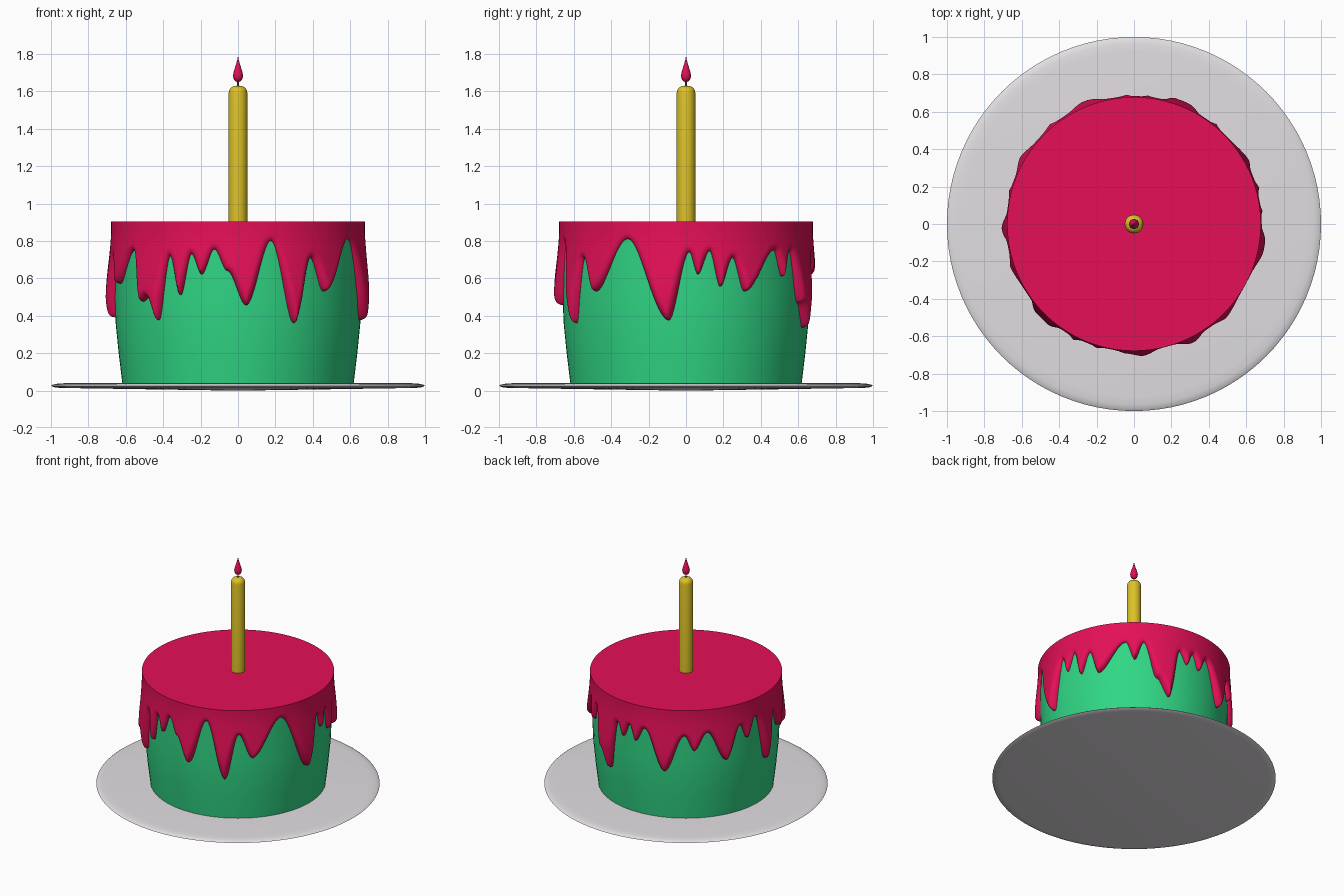
import bpy, math

if "Cube" in bpy.data.objects:
    bpy.data.objects.remove(bpy.data.objects["Cube"])


def material(name, rgb):
    m = bpy.data.materials.new(name)
    m.diffuse_color = (*rgb, 1)
    m.use_nodes = True
    m.node_tree.nodes["Principled BSDF"].inputs["Base Color"].default_value = m.diffuse_color
    return m


PINK = material("pink_icing", (0.78, 0.005, 0.095))
GREEN = material("green_sponge", (0.03, 0.68, 0.235))
WHITE = material("white_china", (0.76, 0.73, 0.76))
YELLOW = material("yellow_wax", (0.72, 0.54, 0.02))
DARK = material("dark_wick", (0.08, 0.07, 0.07))


def make(name, verts, faces, mat, angle=40):
    me = bpy.data.meshes.new(name)
    me.from_pydata(verts, [], faces)
    me.materials.append(mat)
    me.validate()
    ob = bpy.data.objects.new(name, me)
    bpy.context.collection.objects.link(ob)
    bpy.ops.object.select_all(action='DESELECT')
    ob.select_set(True)
    bpy.context.view_layer.objects.active = ob
    bpy.ops.object.shade_smooth_by_angle(angle=math.radians(angle))
    return ob


def ring_faces(rings, n):
    return [(k * n + i, k * n + (i + 1) % n, (k + 1) * n + (i + 1) % n, (k + 1) * n + i)
            for k in range(rings - 1) for i in range(n)]


def lathe(name, profile, n, mat, angle=40):
    """Revolve (radius, z) points listed bottom to top; both ends are capped."""
    verts = [(r * math.sin(2 * math.pi * i / n), -r * math.cos(2 * math.pi * i / n), z)
             for r, z in profile for i in range(n)]
    faces = ring_faces(len(profile), n)
    last = (len(profile) - 1) * n
    faces += [tuple(reversed(range(n))), tuple(range(last, last + n))]
    return make(name, verts, faces, mat, angle)


def smooth(t):
    t = min(max(t, 0), 1)
    return t * t * (3 - 2 * t)


# Plate: flat top, rounded rim, shallow conical underside
lathe("plate", [(0.04, 0.0), (0.95, 0.014), (0.985, 0.018), (1.0, 0.025), (0.99, 0.032),
                (0.965, 0.037), (0.92, 0.04)], 96, WHITE)

# Cake body, tapering to the base
CAKE = [(0.618, 0.035), (0.638, 0.2), (0.654, 0.36), (0.66, 0.5), (0.662, 0.89)]
lathe("cake", CAKE, 72, GREEN)


def cake_radius(z):
    for (r0, z0), (r1, z1) in zip(CAKE, CAKE[1:]):
        if z <= z1:
            return r0 + (r1 - r0) * (z - z0) / (z1 - z0)
    return CAKE[-1][0]


# Icing: lower edge given by (angle in degrees from the front, height) of drips and gaps
EDGE = [(3.8, .455), (15.4, .80), (27, .36), (35.5, .71), (43.5, .53), (62, .81), (82, .375),
        (91.5, .74), (95.5, .62), (101, .745), (106, .555), (112, .71), (118, .53), (135, .75),
        (140.5, .61), (146, .75), (154, .47), (162, .335), (169, .72), (174, .63), (178.5, .73),
        (183, .62), (189, .73), (202, .42), (214, .70), (220, .585), (228, .72), (240, .49),
        (250, .73), (255, .62), (262, .76), (272, .39), (281, .72), (288.5, .57), (304, .75),
        (310, .475), (314.5, .50), (320, .375), (327, .72), (332.5, .51), (338, .73),
        (343, .62), (349, .755), (355, .64)]
EDGE.append((EDGE[0][0] + 360, EDGE[0][1]))


def edge_height(deg):
    if deg < EDGE[0][0]:
        deg += 360
    for (a0, z0), (a1, z1) in zip(EDGE, EDGE[1:]):
        if deg <= a1:
            return z0 + (z1 - z0) * smooth((deg - a0) / (a1 - a0))


COLS, ROWS, TOP, ROUND = 720, 26, 0.905, 0.04
STEP = 0.67 * 2 * math.pi / COLS
edge = [edge_height(360 * i / COLS) for i in range(COLS)]


def edge_distance(i, z):
    """Distance on the unrolled side from column i, height z to the icing edge."""
    best = ROUND
    for k in range(-8, 8):
        x0, z0, z1 = k * STEP, edge[(i + k) % COLS], edge[(i + k + 1) % COLS]
        dz = z1 - z0
        t = (-x0 * STEP + (z - z0) * dz) / (STEP * STEP + dz * dz)
        t = min(max(t, 0), 1)
        best = min(best, math.hypot(x0 + t * STEP, z0 + t * dz - z))
    return best


verts = []
for row in range(ROWS):
    f = (row / (ROWS - 1)) ** 1.5
    for i in range(COLS):
        z = edge[i] + (TOP - edge[i]) * f
        thick = 0.016 + 0.032 * smooth((0.88 - z) / 0.4)
        d = edge_distance(i, z) / ROUND
        r = cake_radius(z) - 0.004 + (thick + 0.004) * math.sqrt(max(0, 1 - (1 - d) ** 2))
        a = 2 * math.pi * i / COLS
        verts.append((r * math.sin(a), -r * math.cos(a), z))
faces = ring_faces(ROWS, COLS)
faces.append(tuple(range((ROWS - 1) * COLS, ROWS * COLS)))
make("icing", verts, faces, PINK, 65)

# Candle with a domed tip
lathe("candle", [(0.05, 0.89), (0.05, 1.59), (0.047, 1.606), (0.038, 1.62), (0.022, 1.628),
                 (0.006, 1.63)], 32, YELLOW)

# Wick
lathe("wick", [(0.005, 1.62), (0.005, 1.66)], 10, DARK)

# Flame: teardrop
lathe("flame", [(0.003, 1.648), (0.017, 1.656), (0.025, 1.67), (0.027, 1.684), (0.023, 1.705),
                (0.016, 1.727), (0.009, 1.75), (0.004, 1.768), (0.0008, 1.785)], 24, PINK, 60)
